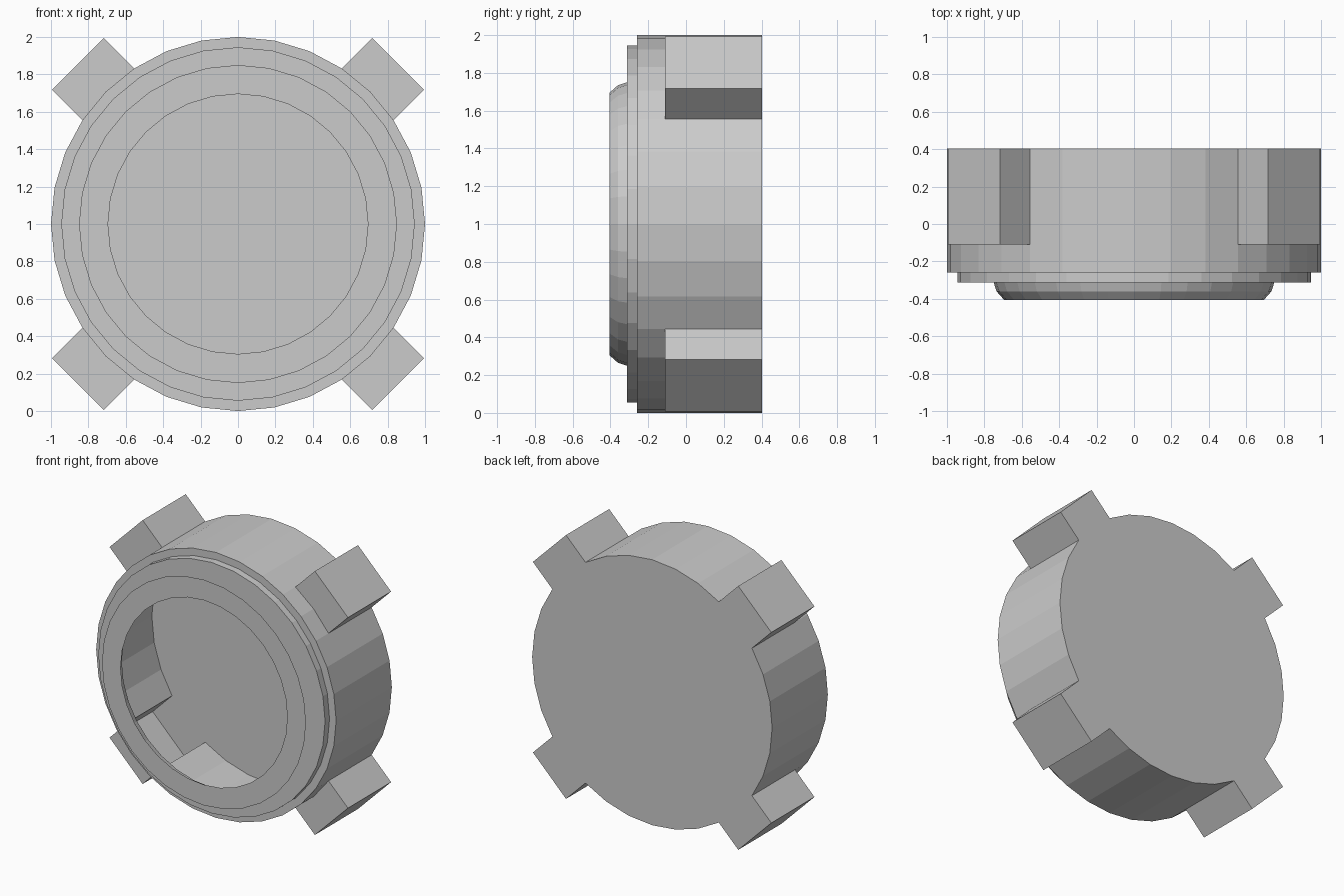
import bpy
from math import cos, sin, pi

if "Cube" in bpy.data.objects:
    bpy.data.objects.remove(bpy.data.objects["Cube"])

SIDES = 32
LUG_FRONT, BACK = -0.11, 0.403
LUG_REACH = 1.21

grey = bpy.data.materials.new("plain grey")
grey.use_nodes = True
grey.diffuse_color = (0.6, 0.6, 0.6, 1)
grey.node_tree.nodes["Principled BSDF"].inputs["Base Color"].default_value = (0.6, 0.6, 0.6, 1)


def make_object(name, verts, faces):
    mesh = bpy.data.meshes.new(name)
    mesh.from_pydata(verts, [], faces)
    mesh.materials.append(grey)
    obj = bpy.data.objects.new(name, mesh)
    bpy.context.collection.objects.link(obj)
    return obj


def ring(radius, y):
    steps = [2 * pi * i / SIDES for i in range(SIDES)]
    return [(radius * cos(a), y, 1 + radius * sin(a)) for a in steps]


def lug_corners(angle, y):
    half = sin(2 * pi / SIDES)
    return [(LUG_REACH * cos(angle) - s * half * sin(angle), y,
             1 + LUG_REACH * sin(angle) + s * half * cos(angle)) for s in (-1, 1)]


def lugged_outline(y):
    points = []
    for i, point in enumerate(ring(1, y)):
        # every eighth point, starting on the diagonal, opens into a lug
        points += lug_corners(2 * pi * i / SIDES, y) if i % 8 == 4 else [point]
    return points


def loft(name, loops, cap=False):
    n = len(loops[0])
    faces = []
    for k in range(len(loops) - 1):
        a, b = k * n, (k + 1) * n
        for i in range(n):
            j = (i + 1) % n
            faces.append((a + i, b + i, b + j, a + j))
    if cap:
        last = (len(loops) - 1) * n
        faces.append([last + i for i in reversed(range(n))])
    return make_object(name, sum(loops, []), faces)


# stepped front of the thin housing
loft("front_housing", [ring(r, y) for r, y in (
    (0.75, -0.313), (0.945, -0.313), (0.945, -0.26), (1, -0.26), (1, LUG_FRONT))])

# rear wall with four hollow lugs, closed by the back plate
loft("rear_housing", [lugged_outline(LUG_FRONT), lugged_outline(BACK)], cap=True)

# flat front rim and the curved lip behind it
loft("front_rim", [ring(0.695, -0.405), ring(0.85, -0.405)])
loft("inner_lip", [ring(r, y) for r, y in (
    (0.695, -0.405), (0.735, -0.36), (0.75, -0.313))])

# front faces of the lugs
edge = ring(1, LUG_FRONT)
for i, name in zip(range(4, SIDES, 8), ("upper_left", "upper_right", "lower_right", "lower_left")):
    low, high = lug_corners(2 * pi * i / SIDES, LUG_FRONT)
    make_object(name + "_lug_front", [edge[i - 1], low, high, edge[i + 1], edge[i]], [range(5)])
